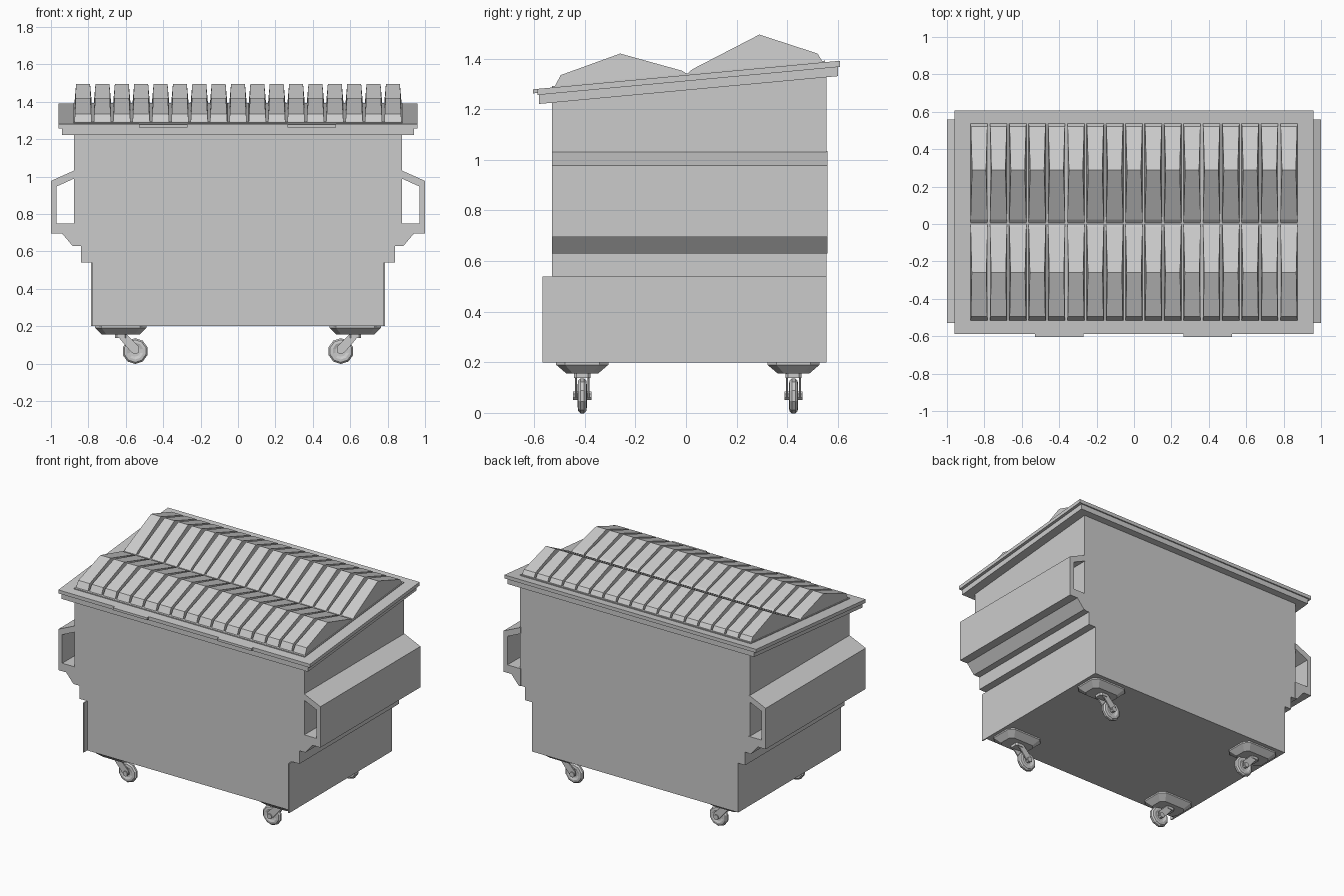
import bpy, bmesh, math
from mathutils import Matrix

if "Cube" in bpy.data.objects:
    bpy.data.objects.remove(bpy.data.objects["Cube"])


def lid_z(y):
    """Height of the sloping rim top."""
    return 1.335 + 0.093 * y


def loft(name, rings, hide_caps=False):
    """Skin a list of equal-length closed rings and cap both ends."""
    bm = bmesh.new()
    add_loft(bm, rings)
    return finish(bm, name)


def add_loft(bm, rings):
    vs = [[bm.verts.new(p) for p in r] for r in rings]
    n = len(rings[0])
    for a, b in zip(vs, vs[1:]):
        for i in range(n):
            j = (i + 1) % n
            bm.faces.new((a[i], a[j], b[j], b[i]))
    bm.faces.new(vs[0])
    bm.faces.new(vs[-1])


def finish(bm, name):
    bmesh.ops.recalc_face_normals(bm, faces=bm.faces[:])
    me = bpy.data.meshes.new(name)
    bm.to_mesh(me)
    bm.free()
    ob = bpy.data.objects.new(name, me)
    bpy.context.collection.objects.link(ob)
    return ob


def prism(name, pts, y0, y1):
    """Extrude an (x, z) profile along y."""
    return loft(name, [[(x, y, z) for x, z in pts] for y in (y0, y1)])


def slab(name, x0, x1, y0, y1, up, down):
    """Flat panel that follows the lid slope."""
    foot = [(x0, y0), (x1, y0), (x1, y1), (x0, y1)]
    return loft(name, [[(x, y, lid_z(y) + h) for x, y in foot] for h in (down, up)])


def chamfer_rect(cx, cy, hx, hy, z, c):
    q = [(hx - c, -hy), (hx, -hy + c), (hx, hy - c), (hx - c, hy),
         (c - hx, hy), (-hx, hy - c), (-hx, c - hy), (c - hx, -hy)]
    return [(cx + x, cy + y, z) for x, y in q]


# Stepped bin body with sloping top
Y0, Y1 = -0.53, 0.555
half = [(.785, .2), (.785, .54), (.84, .54), (.84, .63), (.877, .63)]
rings = []
for y in (Y0, Y1):
    side = half + [(.877, lid_z(y) - .05)]
    rings.append([(x, y, z) for x, z in side] + [(-x, y, z) for x, z in reversed(side)])
loft("bin_body", rings)

# Fork pockets and lower side panels
pocket = [(.87, 1.035), (1, .977), (1, .695), (.94, .695), (.885, .63), (.87, .63),
          (.87, .75), (.97, .75), (.97, .947), (.87, .992)]
panel = [(.779, .2), (.787, .2), (.787, .54), (.779, .54)]
for s, label in ((1, "right"), (-1, "left")):
    prism("fork_pocket_" + label, [(s * x, z) for x, z in pocket], Y0, .56)
    prism("lower_side_panel_" + label, [(s * x, z) for x, z in panel], -.567, Y1)

# Rim layers, front tabs and lid panel
slab("rim_lower", -.94, .94, -.58, .6, -.024, -.06)
slab("rim_upper", -.96, .96, -.587, .608, 0, -.024)
slab("lid_panel", -.88, .88, -.53, .55, .006, -.01)
for x in (-.4, .395):
    slab("front_tab", x - .13, x + .13, -.605, -.58, 0, -.016)

# Ribbed lids: each rib is a tapered ridge along y
front_row = [(-.517, None), (-.495, 1.335), (-.26, 1.42), (-.015, 1.352), (.0, None)]
back_row = [(.008, None), (.025, 1.358), (.29, 1.495), (.52, 1.42), (.537, None)]
COUNT = 17
PITCH = 1.76 / COUNT
for name, row in (("front_lid_ribs", front_row), ("back_lid_ribs", back_row)):
    bm = bmesh.new()
    for i in range(COUNT):
        cx = (i - (COUNT - 1) / 2) * PITCH
        rings = []
        for y, top in row:
            base = lid_z(y) - .005
            z = top or base + .012
            w = .047 - .07 * (z - base)
            rings.append([(cx - .047, y, base), (cx + .047, y, base),
                          (cx + w, y, z), (cx - w, y, z)])
        add_loft(bm, rings)
    finish(bm, name)


# Casters
def wheel(name, cx, cy, cz, profile, sides):
    """Lathe a (radius, y) profile about the axle."""
    rings = []
    for r, y in profile:
        rings.append([(cx + r * math.cos(math.tau * (k + .5) / sides), cy + y,
                       cz + r * math.sin(math.tau * (k + .5) / sides)) for k in range(sides)])
    return loft(name, rings)


TYRE = [(.03, -.012), (.045, -.018), (.06, -.016), (.069, -.007),
        (.069, .007), (.06, .016), (.045, .018), (.03, .012)]
ARM = [(.655, .16), (.6, .16), (.53, .09), (.528, .062), (.55, .05), (.572, .062)]
for s in (1, -1):
    for cy in (-.41, .425):
        loft("caster_mount", [chamfer_rect(s * .627, cy, hx, hy, z, c) for hx, hy, z, c in
                              ((.137, .103, .203, .035), (.137, .103, .19, .035),
                               (.1, .062, .155, .025))])
        loft("caster_swivel", [chamfer_rect(s * .625, cy, .032, .032, z, .01)
                               for z in (.157, .137)])
        for side in (-1, 1):
            prism("caster_fork", [(s * x, z) for x, z in ARM],
                  cy + side * .021, cy + side * .029)
        wheel("caster_wheel", s * .55, cy, .067, TYRE, 10)
        wheel("caster_axle", s * .55, cy, .067, [(.018, -.036), (.018, .036)], 8)
